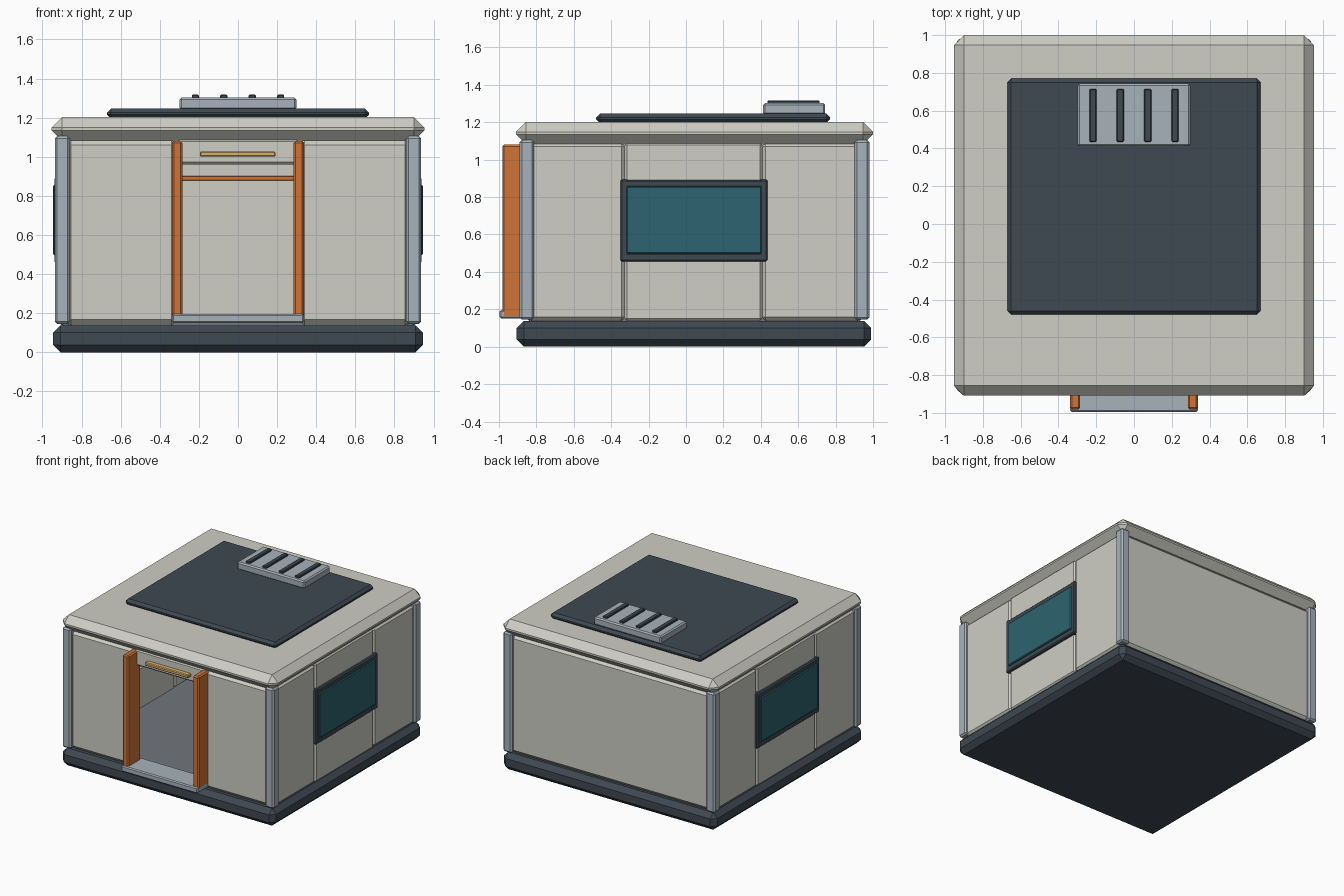
import bpy, bmesh
from mathutils import Vector

if "Cube" in bpy.data.objects:
    bpy.data.objects.remove(bpy.data.objects["Cube"])


def material(name, hex_code):
    rgb = [int(hex_code[i:i + 2], 16) / 255 for i in (0, 2, 4)]
    m = bpy.data.materials.new(name)
    m.diffuse_color = [c ** 2.2 for c in rgb] + [1]
    m.use_nodes = True
    m.node_tree.nodes["Principled BSDF"].inputs["Base Color"].default_value = m.diffuse_color
    return m


SHELL = material("warm_shell", "cdcdc4")
DARK = material("dark_slate", "414a53")
STEEL = material("blue_grey", "a6b1ba")
ORANGE = material("orange", "cf743a")
GLASS = material("teal_glass", "30636f")
BRASS = material("warm_light", "d8b36a")
FLOOR = material("floor_grey", "70767b")


def box(name, x, y, z, mat, bevel=0.01):
    """Chamfered box given by its (min, max) range on each axis."""
    lo, hi = (Vector(v) for v in zip(x, y, z))
    bm = bmesh.new()
    bmesh.ops.create_cube(bm, size=1)
    mid, size = (lo + hi) / 2, hi - lo
    for v in bm.verts:
        v.co = mid + v.co * size
    if bevel:
        bmesh.ops.bevel(bm, geom=bm.edges[:], offset=bevel, segments=1,
                        profile=0.5, affect='EDGES')
    mesh = bpy.data.meshes.new(name)
    bm.to_mesh(mesh)
    bm.free()
    mesh.materials.append(mat)
    ob = bpy.data.objects.new(name, mesh)
    bpy.context.collection.objects.link(ob)
    return ob


def pair(name, x, y, z, mat, bevel=0.01):
    """The same box on the right and mirrored on the left."""
    box(name + "_right", x, y, z, mat, bevel)
    box(name + "_left", (-x[1], -x[0]), y, z, mat, bevel)


# Foundation, floor and roof slab
box("foundation", (-.945, .945), (-.905, .99), (0, .138), DARK, .038)
box("floor", (-.87, .87), (-.83, .92), (.13, .152), FLOOR, 0)
box("roof_slab", (-.953, .953), (-.908, 1.0), (1.082, 1.202), SHELL, .053)

# Corner posts
for end, y in (("front", (-.89, -.812)), ("back", (.902, .98))):
    pair("corner_post_" + end, (.86, .937), y, (.145, 1.105), STEEL, .012)

# Front and back walls
wall_z = (.138, 1.09)
pair("front_wall", (.31, .885), (-.868, -.79), wall_z, SHELL, .03)
box("back_wall", (-.885, .885), (.882, .96), wall_z, SHELL, .03)
box("door_header", (-.31, .31), (-.868, -.79), (.96, 1.09), SHELL, .012)

# Side walls built around the window
outer = (.845, .915)
pair("side_wall_front", outer, (-.845, -.325), wall_z, SHELL, .02)
pair("side_wall_back", outer, (.405, .935), wall_z, SHELL, .02)
pair("wall_below_window", outer, (-.328, .408), (.138, .48), SHELL, .012)
pair("wall_above_window", outer, (-.328, .408), (.86, 1.09), SHELL, .012)

# Window frames and panes
frame_x = (.855, .938)
for end, y in (("front", (-.35, -.308)), ("back", (.393, .435))):
    pair("window_jamb_" + end, frame_x, y, (.455, .895), DARK, .008)
for end, z in (("sill", (.455, .502)), ("head", (.85, .892))):
    pair("window_" + end, frame_x, (-.345, .43), z, DARK, .008)
pair("window_pane", (.87, .946), (-.318, .403), (.498, .856), GLASS, .006)

# Doorway: jambs, threshold, light bar and interior rail
pair("door_jamb", (.285, .338), (-.982, -.825), (.155, 1.08), ORANGE, .01)
box("threshold", (-.338, .338), (-.996, -.80), (.15, .197), STEEL, .008)
box("door_light", (-.195, .192), (-.905, -.86), (1.0, 1.027), BRASS, .006)
box("interior_rail", (-.6, .6), (.85, .89), (.878, .902), ORANGE, .004)

# Roof panel with a slatted vent
box("roof_panel", (-.67, .67), (-.48, .77), (1.195, 1.246), DARK, .02)
box("vent_body", (-.298, .298), (.412, .744), (1.24, 1.302), STEEL, .01)
for i in range(4):
    cx = -.2175 + .145 * i
    box(f"vent_slat_{i + 1}", (cx - .019, cx + .019), (.435, .715),
        (1.295, 1.317), DARK, .005)
